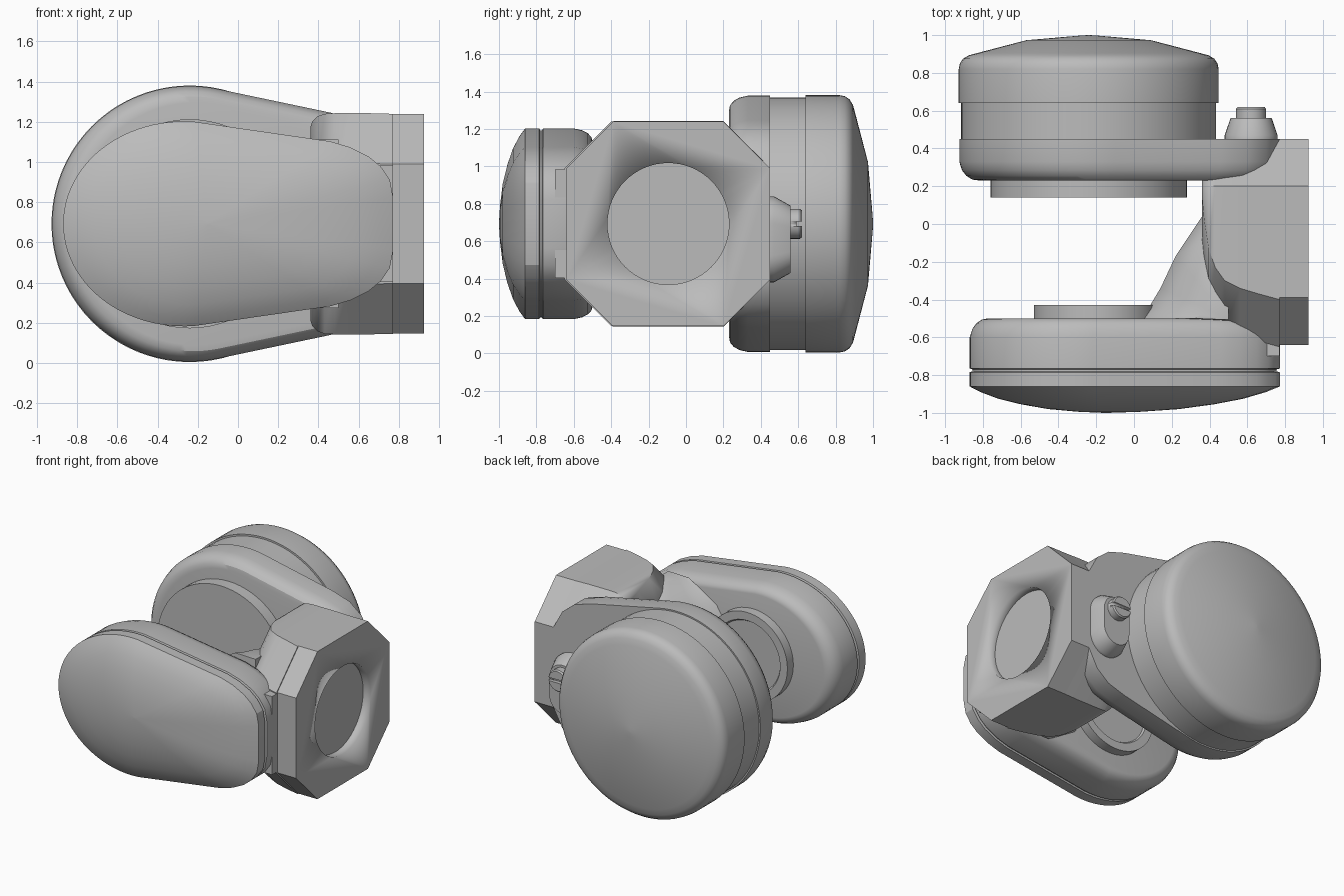
import bpy, bmesh, math
from mathutils import Vector

if "Cube" in bpy.data.objects:
    bpy.data.objects.remove(bpy.data.objects["Cube"])

metal = bpy.data.materials.new("grey metal")
metal.use_nodes = True
GREY = (0.5, 0.5, 0.5, 1)
metal.diffuse_color = GREY
metal.node_tree.nodes["Principled BSDF"].inputs["Base Color"].default_value = GREY

MID = 0.693      # height of the wheel-axis line
DRUM_X = -0.24   # centre of the rear drum


def loft(name, rings, angle=30):
    """Skin a row of equal-length point rings and cap both ends."""
    bm = bmesh.new()
    rows = [[bm.verts.new(p) for p in ring] for ring in rings]
    for a, b in zip(rows, rows[1:]):
        for i in range(len(a)):
            j = (i + 1) % len(a)
            bm.faces.new((a[i], a[j], b[j], b[i]))
    bm.faces.new(rows[0])
    bm.faces.new(rows[-1])
    bmesh.ops.recalc_face_normals(bm, faces=bm.faces)
    mesh = bpy.data.meshes.new(name)
    bm.to_mesh(mesh)
    bm.free()
    mesh.materials.append(metal)
    obj = bpy.data.objects.new(name, mesh)
    bpy.context.collection.objects.link(obj)
    bpy.ops.object.select_all(action='DESELECT')
    obj.select_set(True)
    bpy.context.view_layer.objects.active = obj
    bpy.ops.object.shade_smooth_by_angle(angle=math.radians(angle))
    return obj


def stack(name, outline, steps, cx=0.0, cz=MID, angle=30):
    """Loft an (x, z) outline along y; steps are (y, scale)."""
    return loft(name, [[(cx + x * s, y, cz + z * s) for x, z in outline]
                       for y, s in steps], angle)


def arc(rx, rz, start, end, n):
    return [(rx * math.cos(math.radians(start + (end - start) * i / n)),
             rz * math.sin(math.radians(start + (end - start) * i / n)))
            for i in range(n + 1)]


def disc(name, x, z, steps, n=64):
    return stack(name, arc(1, 1, 0, 360, n)[:-1], steps, x, z)


def mirrored(half):
    """Close an upper half outline with its reflection in z."""
    return half + [(x, -z) for x, z in reversed(half) if z > 0]


def subtract(obj, cutter):
    mod = obj.modifiers.new("cut", 'BOOLEAN')
    mod.operation = 'DIFFERENCE'
    mod.solver = 'EXACT'
    mod.object = cutter
    bpy.context.view_layer.objects.active = obj
    bpy.ops.object.modifier_apply(modifier=mod.name)
    bpy.data.objects.remove(cutter)


# Rear drum with its stepped, domed cap
disc("rear_drum", DRUM_X, MID, [(0.42, 0.675), (0.65, 0.675)], 80)
disc("rear_cap", DRUM_X, MID,
     [(0.64, 0.688), (0.82, 0.688), (0.85, 0.682), (0.875, 0.665),
      (0.893, 0.635), (0.905, 0.59), (0.973, 0.33), (0.998, 0.04), (1.0, 0.005)], 80)

# Rear arm: round end running into the mounting block
arm = mirrored([(0.77, 0.30), (0.70, 0.43), (0.60, 0.51), (0.46, 0.553)]
               + [(x + DRUM_X, z) for x, z in arc(0.685, 0.685, 78, 180, 28)[:-1]]
               + [(DRUM_X - 0.685, 0)])
stack("rear_arm", arm, [(0.23, 0.88), (0.235, 0.925), (0.255, 0.96),
                        (0.285, 0.985), (0.33, 1.0), (0.45, 1.0)])

# Rear and front pistons
disc("rear_piston", DRUM_X, MID, [(0.14, 0.52), (0.25, 0.52)])
disc("front_piston", -0.2, MID, [(-0.52, 0.33), (-0.43, 0.33), (-0.43, 0.27),
                                 (-0.445, 0.26)])

# Front housing: egg-shaped body, groove and domed cover
CX = -0.15
half = ([(x - 0.27, z) for x, z in reversed(arc(0.6, 0.51, 85, 180, 24)[:-1])]
        + [(0.46, 0.41), (0.56, 0.38), (0.65, 0.335), (0.71, 0.285),
           (0.755, 0.22), (0.772, 0.13)])
egg = [(x - CX, z) for x, z in mirrored(half) + [(-0.87, 0)]]
stack("front_housing", egg,
      [(-0.5, 0.87), (-0.506, 0.91), (-0.525, 0.95), (-0.555, 0.98),
       (-0.6, 1.0), (-0.765, 1.0), (-0.77, 0.98), (-0.79, 0.98)], CX)
stack("front_cover", egg,
      [(-0.78, 0.98), (-0.785, 1.0), (-0.86, 1.0), (-0.89, 0.92), (-0.925, 0.79),
       (-0.955, 0.62), (-0.98, 0.42), (-0.994, 0.2), (-1.0, 0.01)], CX, angle=22)


# Mounting block and bridge share an eight-sided section
def octagon(x, front, half_height=0.547, cut=0.25, back=0.45):
    corners = [(front + cut, 1), (back - cut, 1), (back, 0), (back, 0)]
    top = [(x, y, MID + (half_height if high else half_height - cut))
           for y, high in [(front, 0), (front + cut, 1), (back - cut, 1), (back, 0)]]
    return top + [(px, py, 2 * MID - pz) for px, py, pz in reversed(top)]


block = loft("mounting_block", [octagon(0.77, -0.64), octagon(0.925, -0.64)])
recess = loft("recess_cutter", [[(x, -0.095 + 0.325 * c, MID + 0.325 * s)
                                 for c, s in arc(1, 1, 0, 360, 64)[:-1]]
                                for x in (0.865, 1.0)])
recess.hide_render = True
subtract(block, recess)

loft("bridge", [octagon(x, front, h) for x, front, h in
                [(0.36, -0.1, 0.48), (0.37, -0.22, 0.51), (0.395, -0.38, 0.535),
                 (0.43, -0.48, 0.547), (0.48, -0.55, 0.55), (0.56, -0.59, 0.55),
                 (0.66, -0.62, 0.55), (0.77, -0.65, 0.547)]], 40)

# Neck that ties the front housing to the bridge
loft("front_neck", [[(x, y, MID + h) for x, y in
                     [(0.5, -0.7), (0.77, -0.7), (0.77, -0.6), (0.5, -0.5)]]
                    for h in (-0.29, 0.29)])

# Sloping web inside the bridge
web = [(0.0, -0.5), (0.08, -0.44), (0.14, -0.34), (0.22, -0.17),
       (0.36, 0.04), (0.5, 0.04), (0.5, -0.52)]
loft("inner_web", [[(0.5 + (x - 0.5) * s, -0.5 + (y + 0.5) * s, MID + h)
                    for x, y in web]
                   for h, s in [(-0.42, 0.35), (-0.28, 0.8), (-0.12, 1),
                                (0.12, 1), (0.28, 0.8), (0.42, 0.35)]], 40)

# Bleed screw on a tapered oval boss
BX = 0.62
oval = [(x, z + 0.085) for x, z in arc(0.14, 0.145, 0, 180, 16)]
oval += [(x, -z) for x, z in reversed(oval)]
stack("screw_boss", oval, [(0.44, 1.0), (0.47, 1.0), (0.56, 0.78)], BX, 0.61)
screw = disc("bleed_screw", BX, MID, [(0.55, 0.08), (0.61, 0.08), (0.62, 0.072)], 32)
slot = [(-0.1, -0.012), (0.1, -0.012), (0.1, 0.012), (-0.1, 0.012)]
slot_cutter = stack("slot_cutter", slot, [(0.59, 1), (0.7, 1)], BX, MID)
slot_cutter.hide_render = True
subtract(screw, slot_cutter)
